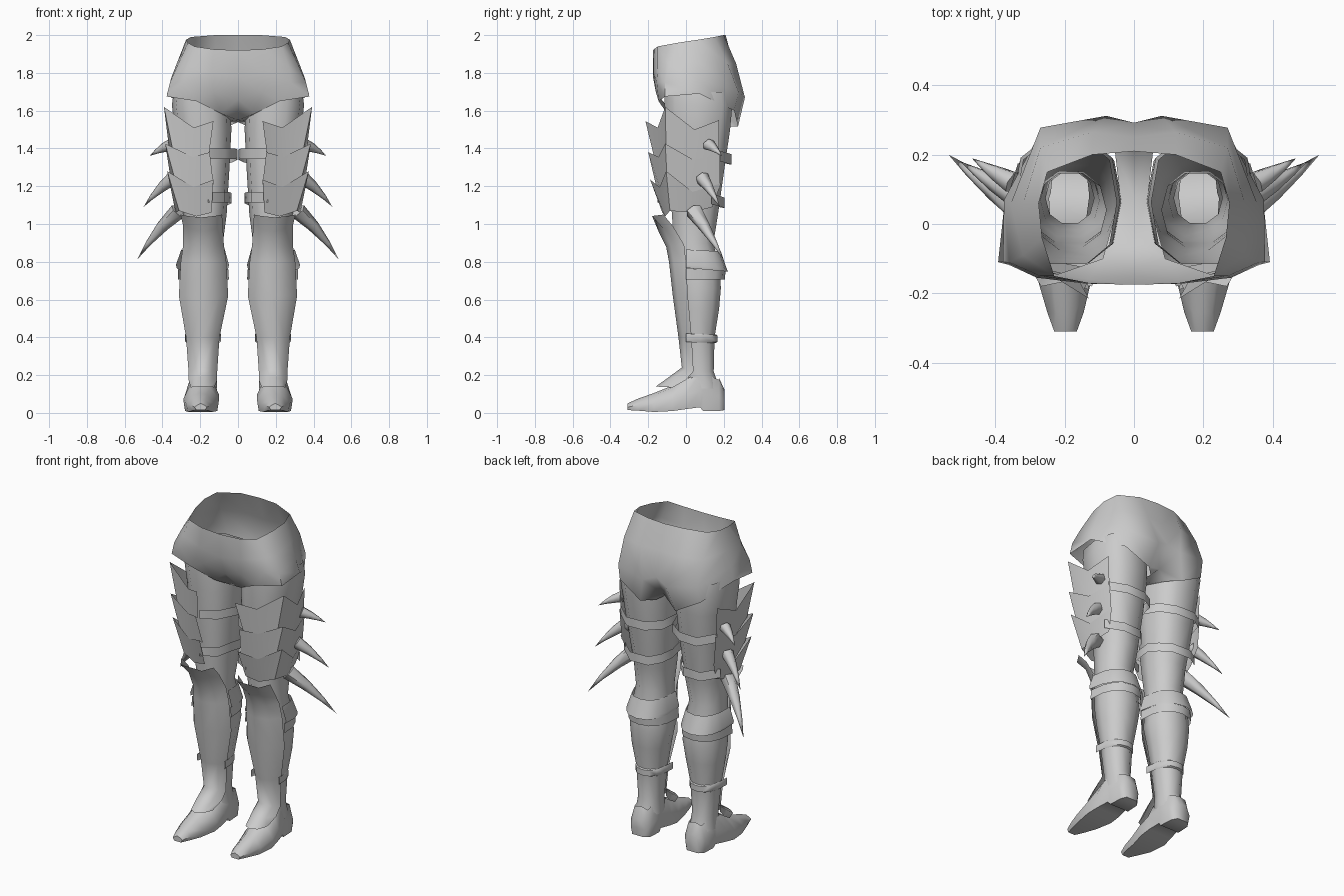
import bpy, bmesh, math
from mathutils import Vector

grey = bpy.data.materials.new("plain_grey")
grey.diffuse_color = (0.6, 0.6, 0.6, 1)


def make(name, verts, faces, angle=50, ref=(.19, .05)):
    """Mesh part for the +x side, facing away from the vertical axis at ref, mirrored."""
    bm = bmesh.new()
    vs = [bm.verts.new(v) for v in verts]
    for f in faces:
        bm.faces.new([vs[i] for i in f])
    bmesh.ops.recalc_face_normals(bm, faces=bm.faces)
    bm.normal_update()
    if ref:
        out = 0
        for f in bm.faces:
            c = f.calc_center_median()
            out += f.calc_area() * f.normal.dot(Vector((c.x - ref[0], c.y - ref[1], 0)))
        if out < 0:
            bmesh.ops.reverse_faces(bm, faces=bm.faces)
    me = bpy.data.meshes.new(name)
    bm.to_mesh(me)
    bm.free()
    me.materials.append(grey)
    ob = bpy.data.objects.new(name, me)
    bpy.context.collection.objects.link(ob)
    bpy.context.view_layer.objects.active = ob
    ob.select_set(True)
    bpy.ops.object.shade_smooth_by_angle(angle=math.radians(angle))
    ob.select_set(False)
    m = ob.modifiers.new("mirror", 'MIRROR')
    m.merge_threshold = 0.002
    return ob


def grid(rows, closed=False):
    """Quads between successive rows of points."""
    n = len(rows[0])
    verts = [p for r in rows for p in r]
    faces = [(r * n + i, r * n + (i + 1) % n, (r + 1) * n + (i + 1) % n, (r + 1) * n + i)
             for r in range(len(rows) - 1) for i in range(n if closed else n - 1)]
    return verts, faces


def box_ring(x0, x1, y0, y1, z, n=10, a1=2 * math.pi, closed=True, power=1.0):
    """Elliptical ring (or arc) fitted to a rectangle; a lower power is squarer."""
    out = []
    for i in range(n):
        a = a1 * i / (n if closed else n - 1)
        c, s = (math.copysign(abs(v) ** power, v) for v in (math.cos(a), math.sin(a)))
        out.append(((x0 + x1) / 2 + (x1 - x0) / 2 * c, (y0 + y1) / 2 + (y1 - y0) / 2 * s, z))
    return out


# Hips: columns run from waist to hem, from front centre round to back centre
cols = [
    [(0, -.175, 1.92), (0, -.175, 1.78), (0, -.13, 1.66), (0, -.04, 1.55)],
    [(.13, -.17, 1.925), (.14, -.172, 1.80), (.13, -.16, 1.70), (.09, -.10, 1.585)],
    [(.23, -.15, 1.94), (.27, -.15, 1.83), (.28, -.155, 1.75), (.22, -.145, 1.65)],
    [(.265, -.04, 1.96), (.32, -.09, 1.84), (.36, -.11, 1.75), (.378, -.11, 1.675)],
    [(.275, .06, 1.975), (.32, .06, 1.86), (.355, .06, 1.77), (.375, .07, 1.69)],
    [(.25, .15, 1.99), (.27, .22, 1.85), (.27, .278, 1.70), (.275, .255, 1.60)],
    [(.12, .20, 2.0), (.12, .265, 1.85), (.08, .312, 1.67), (.12, .275, 1.515)],
    [(0, .21, 2.0), (0, .25, 1.85), (0, .292, 1.70), (0, .22, 1.57)],
]
verts, faces = grid(cols)
k = len(verts)
verts += [(0, .08, 1.54), (.04, .08, 1.545), (.055, .21, 1.515)]
faces += [(3, 7, k + 1, k), (k, k + 1, k + 2, 31), (31, k + 2, 27)]
make("hips", verts, faces, 60, (0, .05))

# Leg: open tube from thigh to ankle
leg = [(.05, .34, -.12, .245, 1.70), (.04, .35, -.12, .252, 1.63), (.035, .335, -.11, .24, 1.5),
       (.045, .315, -.10, .21, 1.3), (.06, .29, -.08, .175, 1.05), (.08, .285, -.07, .15, .90),
       (.065, .30, -.06, .185, .76), (.055, .305, -.055, .19, .66), (.075, .295, -.04, .18, .55),
       (.10, .27, -.02, .155, .40), (.115, .255, .0, .15, .22), (.11, .26, -.01, .18, .13)]
make("leg", *grid([box_ring(*r, power=.75 if r[4] > 1.2 else .9) for r in leg], True))

# Foot: sections from heel to toe (y, sole z, top z, inner x, outer x, top inset), open under the leg
foot = [(.205, .015, .12, .14, .235, .02), (.175, .01, .185, .115, .255, .025),
        (.09, .01, .22, .11, .26, .02), (.075, .03, .22, .11, .265, .02),
        (.0, .02, .19, .10, .28, .04), (-.07, .01, .145, .10, .29, .05),
        (-.17, .005, .105, .125, .275, .04), (-.255, .012, .075, .145, .25, .025),
        (-.31, .015, .05, .165, .23, .012)]
rows = []
for y, b, t, xi, xo, s in foot:
    m = b + (t - b) * .45
    rows.append([(xi + .01, y, b), (xi, y, m), (xi + s, y, t - .01), ((xi + xo) / 2, y, t),
                 (xo - s, y, t - .01), (xo, y, m), (xo - .01, y, b)])
verts, faces = grid(rows, True)
faces = [f for i, f in enumerate(faces) if not (i // 7 in (1, 2, 3) and i % 7 in (2, 3))]
faces += [tuple(range(7)), tuple(range(len(verts) - 7, len(verts)))]
make("foot", verts, faces, 62, (.19, 0))

# Shin guard: open shell (z front, z side, y front, y side, inner x, outer x)
shin = [(1.035, 1.05, -.165, -.12, .085, .305), (.96, .99, -.145, -.07, .08, .29),
        (.88, .89, -.105, -.01, .075, .29), (.80, .80, -.09, .0, .062, .303),
        (.62, .62, -.07, .01, .052, .313), (.40, .40, -.04, .03, .098, .275),
        (.24, .22, -.022, .04, .11, .262), (.19, .175, -.09, .0, .11, .262),
        (.14, .135, -.16, -.07, .125, .25)]
rows = []
for j, (zf, zs, yf, ys, xi, xo) in enumerate(shin):
    w, c = xo - xi, (xi + xo) / 2
    flare = -.04 if j == 0 else 0
    rows.append([(xi, ys, zs), (xi + w * .17, yf + .025 + flare, (zf + zs) / 2), (c, yf, zf),
                 (xo - w * .17, yf + .025 + flare, (zf + zs) / 2), (xo, ys, zs)])
make("shin_guard", *grid(rows), 60)


# Calf bands: arcs round the back of the lower leg (inner x, outer x, back y, z, back drop)
def calf_band(name, levels):
    arcs = []
    for x0, x1, y1, z, drop in levels:
        a = box_ring(x0, x1, -y1, y1, z, 9, math.pi, False, .8)
        arcs.append([(x, y, z - drop * y / y1) for x, y, z in a])
    make(name, *grid(arcs), 40, (.19, -.05))


calf_band("knee_band", [(.07, .30, .185, .865, .01), (.048, .328, .215, .785, .02),
                        (.05, .325, .222, .768, .02)])
calf_band("calf_strap", [(.052, .316, .21, .765, .01), (.048, .318, .205, .705, .0)])
calf_band("ankle_strap", [(.092, .278, .158, .42, .005), (.090, .28, .167, .415, .005),
                          (.090, .28, .167, .38, .005), (.092, .278, .155, .375, .005)])

# Thigh straps: from the front plate edge round the inner side to the back
for name, zt, zb, x0, yb in (("upper_thigh_strap", 1.40, 1.345, .003, .24),
                             ("lower_thigh_strap", 1.17, 1.115, .035, .205)):
    path = [(.16, -.15, 0), (.07, -.10, 0), (x0 + .015, .0, 0), (x0, .08, -.005),
            (x0 + .03, yb - .06, -.02), (.12, yb - .005, -.03), (.24, yb, -.03), (.33, yb - .07, -.01)]
    make(name, *grid([[(x, y, z + d) for x, y, d in path] for z in (zt, zb)]))

# Thigh plates: three overlapping shells with a jagged upper edge
plates = {
    "upper_plate": (
        [(.13, -.215, 1.545), (.235, -.15, 1.51), (.392, -.11, 1.62), (.375, .045, 1.50), (.335, .175, 1.55)],
        [(.155, -.17, 1.36), (.235, -.14, 1.33), (.345, -.105, 1.39), (.355, .045, 1.32), (.325, .175, 1.34)]),
    "middle_plate": (
        [(.15, -.20, 1.38), (.24, -.145, 1.355), (.385, -.11, 1.425), (.365, .04, 1.34), (.33, .18, 1.37)],
        [(.13, -.16, 1.21), (.235, -.135, 1.18), (.335, -.10, 1.24), (.345, .04, 1.16), (.315, .18, 1.19)]),
    "lower_plate": (
        [(.13, -.19, 1.235), (.235, -.14, 1.195), (.375, -.105, 1.28), (.352, .035, 1.17), (.32, .185, 1.215)],
        [(.14, -.125, 1.06), (.22, -.11, 1.04), (.312, -.085, 1.07), (.33, .03, 1.06), (.30, .14, 1.09)]),
}
for name, edges in plates.items():
    make(name, *grid(edges), 30)


# Spikes: curved horns on the outer side of each plate
def spike(name, base, tip, r):
    base, tip = Vector(base), Vector(tip)
    axis = (tip - base).normalized()
    side = axis.cross(Vector((0, 1, 0))).normalized()
    up = side.cross(axis)
    n, rows = 6, []
    for t, k in ((0, 1), (.35, .7), (.7, .33)):
        c = base.lerp(tip, t) + Vector((.25, 0, .4)) * (t * (1 - t) * (tip - base).length * .3)
        rows.append([tuple(c + (side * math.cos(a) + up * math.sin(a)) * r * k)
                     for a in (2 * math.pi * i / n for i in range(n))])
    verts, faces = grid(rows, True)
    verts.append(tuple(tip))
    m = len(verts) - 1
    faces += [(m - n + i, m - n + (i + 1) % n, m) for i in range(n)]
    faces.append(tuple(range(n)))
    make(name, verts, faces, 60, None)


spike("upper_spike", (.35, .12, 1.42), (.468, .19, 1.36), .034)
spike("middle_spike", (.34, .085, 1.245), (.50, .18, 1.09), .038)
spike("lower_spike", (.315, .04, 1.07), (.535, .20, .81), .045)
